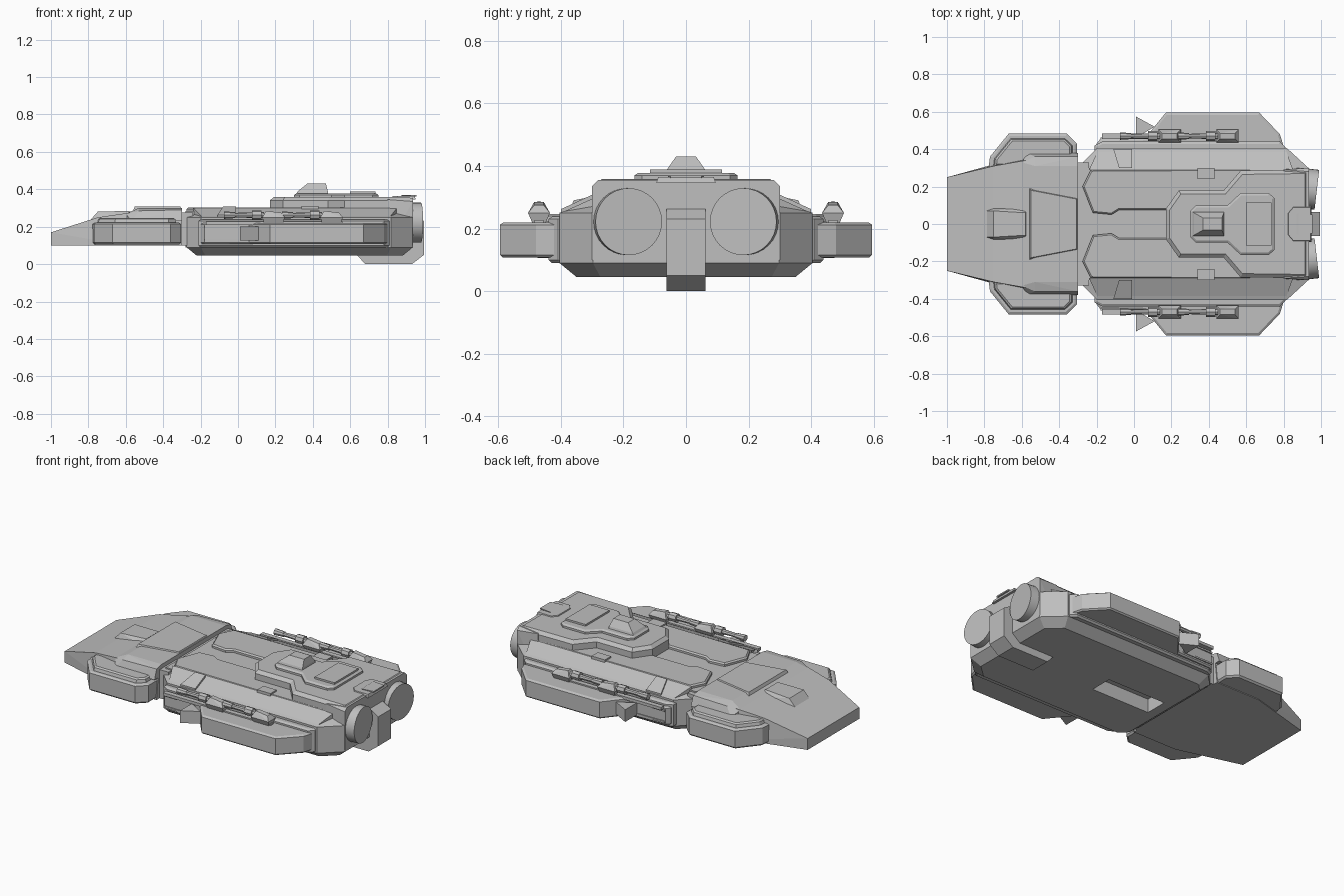
import bpy, bmesh, math
from mathutils import Vector, Matrix

if "Cube" in bpy.data.objects:
    bpy.data.objects.remove(bpy.data.objects["Cube"], do_unlink=True)

grey = bpy.data.materials.new("hull_grey")
grey.use_nodes = True
grey.diffuse_color = (0.52, 0.52, 0.52, 1)
grey.node_tree.nodes["Principled BSDF"].inputs["Base Color"].default_value = (0.52, 0.52, 0.52, 1)


def finish(name, bm):
    bmesh.ops.recalc_face_normals(bm, faces=bm.faces)
    mesh = bpy.data.meshes.new(name)
    bm.to_mesh(mesh)
    bm.free()
    mesh.materials.append(grey)
    ob = bpy.data.objects.new(name, mesh)
    bpy.context.collection.objects.link(ob)
    return ob


def whole(half):
    """Close a half outline by mirroring it across the centre line."""
    return half + [(x, -y) for x, y in reversed(half) if y > 0]


def inset(poly, d):
    """Offset an outline inward with mitred corners."""
    area = sum(a[0] * b[1] - b[0] * a[1] for a, b in zip(poly, poly[1:] + poly[:1]))
    s = 1 if area > 0 else -1
    out = []
    for i, p in enumerate(poly):
        p = Vector(p)
        e0 = (p - Vector(poly[i - 1])).normalized()
        e1 = (Vector(poly[(i + 1) % len(poly)]) - p).normalized()
        n0, n1 = Vector((-e0.y, e0.x)) * s, Vector((-e1.y, e1.x)) * s
        out.append(p + (n0 + n1) * d / max(0.4, 1 + n0.dot(n1)))
    return out


def tiers(name, poly, levels):
    """Stack inset copies of an outline; levels are (height, inset)."""
    bm = bmesh.new()
    rings = [[bm.verts.new((p[0], p[1], z)) for p in inset(poly, d)] for z, d in levels]
    n = len(poly)
    for a, b in zip(rings, rings[1:]):
        for i in range(n):
            bm.faces.new((a[i], a[(i + 1) % n], b[(i + 1) % n], b[i]))
    bm.faces.new(rings[0])
    bm.faces.new(rings[-1])
    return finish(name, bm)


def shell(name, points, both=True):
    """Convex solid around points, mirrored across the centre line."""
    bm = bmesh.new()
    for x, y, z in points:
        for side in ((1, -1) if both else (1,)):
            bm.verts.new((x, y * side, z))
    bmesh.ops.convex_hull(bm, input=bm.verts)
    bmesh.ops.dissolve_limit(bm, angle_limit=0.01, verts=bm.verts, edges=bm.edges)
    return finish(name, bm)


def box(name, x0, x1, y0, y1, z0, z1):
    return shell(name, [(x, y, z) for x in (x0, x1) for y in (y0, y1) for z in (z0, z1)], False)


def cylinder(name, r0, r1, length, sides, centre, turn):
    bm = bmesh.new()
    bmesh.ops.create_cone(bm, cap_ends=True, segments=sides, radius1=r0, radius2=r1, depth=length,
                          matrix=Matrix.Translation(centre) @ Matrix.Rotation(turn, 4, 'Z')
                          @ Matrix.Rotation(math.pi / 2, 4, 'Y'))
    return finish(name, bm)


def flip(poly, s):
    return [(x, y * s) for x, y in poly]


# Wedge nose and raised head
shell("nose", [(-1, .25, .1), (-1, .25, .17), (-.75, .31, .1), (-.75, .31, .25),
               (-.6, .36, .1), (-.58, .34, .275), (-.3, .36, .1), (-.3, .34, .275)])
shell("nose_sensor", [(-.79, .07, .235), (-.75, .07, .28), (-.58, .06, .285),
                      (-.75, .09, .235), (-.57, .09, .25)])
shell("head", [(-.6, .33, .25), (-.6, .33, .27), (-.53, .31, .3), (-.57, .38, .23),
               (-.53, .36, .285), (-.3, .38, .23), (-.3, .36, .29), (-.3, .31, .3)])
tiers("head_ridge", whole([(-.56, .19), (-.3, .14)]), [(.29, 0), (.307, .008)])
box("neck", -.32, -.24, -.33, .33, .1, .275)

# Main hull with chamfered belly and shoulders
body = whole([(-.28, .33), (-.2, .41), (.82, .41), (.94, .3)])
hull = tiers("main_hull", body, [(.045, .06), (.09, .005), (.25, .005), (.283, .1)])
# Square off the front bulkhead and the stern
shell("front_bulkhead", [(-.28, .3, .09), (-.28, .3, .283), (-.15, .3, .09), (-.15, .3, .283)])
shell("stern_block", [(.8, .3, .1), (.8, .29, .345), (.935, .3, .1), (.935, .3, .335), (.935, .28, .355)])

# Belly bay
cutter = box("bay_cutter", -.16, .24, -.07, .07, 0, .13)
cutter.hide_render = True
for target in (hull, bpy.data.objects["front_bulkhead"]):
    cut = target.modifiers.new("bay", 'BOOLEAN')
    cut.object, cut.solver = cutter, 'EXACT'
    bpy.context.view_layer.objects.active = target
    bpy.ops.object.modifier_apply(modifier="bay")
bpy.data.objects.remove(cutter, do_unlink=True)

# Upper deck, command tier and tower
deck = whole([(.17, .08), (.24, .18), (.48, .18), (.57, .285), (.935, .29)])
tiers("upper_deck", deck, [(.27, 0), (.34, 0), (.358, .02)])
command = whole([(.3, .07), (.33, .1), (.5, .1), (.57, .165), (.72, .165), (.75, .14)])
tiers("command_tier", command, [(.35, 0), (.37, 0), (.378, .012)])
shell("tower", [(.31, .065, .375), (.32, .06, .39), (.48, .06, .39), (.48, .065, .375),
                (.37, .032, .43), (.47, .032, .43)])
box("deck_hatch", .6, .735, -.115, .115, .37, .389)
tiers("stern_pad", whole([(.82, .06), (.85, .095), (.95, .095)]), [(.345, 0), (.364, .006)])
shell("stern_sensor", [(.86, .05, .36), (.88, .06, .37), (.955, .05, .37), (.955, .05, .362)])

# Tail fin below and behind the stern
shell("tail_fin", [(x, .063, z) for x, z in
                   [(.64, .045), (.68, 0), (.93, 0), (.995, .05), (.995, .23), (.94, .262), (.7, .25)]])

for s, side in ((1, "left"), (-1, "right")):
    # Forward pod
    pod = flip([(-.78, .28), (-.77, .36), (-.67, .483), (-.36, .483), (-.305, .43), (-.305, .28)], s)
    tiers(side + "_forward_pod", pod, [(.105, .01), (.115, 0), (.215, 0), (.222, .012),
                                       (.222, .025), (.24, .03), (.247, .04)])
    # Shoulder plate beside the dorsal trench
    plate = flip([(-.275, .2), (-.22, .06), (-.12, .05), (-.08, .075), (.24, .075),
                  (.6, .2), (.84, .29), (-.23, .29)], s)
    tiers(side + "_shoulder_plate", plate, [(.26, 0), (.295, 0), (.303, .008)])
    shell(side + "_shoulder_slope", [(x, y * s, z) for x, y, z in
          [(-.24, .29, .3), (-.19, .4, .25), (-.24, .29, .23), (.85, .29, .3),
           (.81, .4, .25), (.85, .29, .23)]], False)
    shell(side + "_slope_vent", [(x, y * s, z) for x, y, z in
          [(-.11, .4, .24), (-.11, .4, .262), (-.08, .3, .25), (-.08, .3, .308),
           (-.01, .4, .24), (-.01, .4, .262), (-.01, .3, .25), (-.01, .3, .308)]], False)
    box(side + "_aft_vent", .34, .43, .24 * s, .3 * s, .29, .312)

    # Broad side sponson with a raised inner rail
    wing = flip([(-.2, .38), (-.2, .43), (-.18, .455), (.06, .46), (.17, .595),
                 (.67, .595), (.78, .48), (.805, .4), (.805, .38)], s)
    tiers(side + "_sponson", wing, [(.108, .008), (.116, 0), (.212, 0), (.22, .012)])
    rail = flip([(-.21, .38), (-.21, .42), (-.17, .44), (.78, .44), (.81, .41), (.81, .38)], s)
    tiers(side + "_rail", rail, [(.09, .01), (.1, 0), (.23, 0), (.238, .012)])
    # Scoop and its angled fin at the step of the sponson
    shell(side + "_scoop_fin", [(x, y * s, z) for x, y in ((.01, .575), (.01, .46), (.11, .52))
                                for z in (.125, .2)], False)
    # Framed side recess
    for z in (.125, .195):
        box(side + "_recess_frame", -.18, .03, .45 * s, .463 * s, z, z + .01)

    # Two deck guns in line
    for x in (0, .31):
        shell(side + "_gun_mount", [(x + a, y * s, z) for a, y, z in
              [(.14, .45, .215), (.24, .45, .215), (.14, .49, .215), (.24, .49, .215),
               (.13, .435, .25), (.25, .435, .25), (.13, .505, .25), (.25, .505, .25),
               (.15, .455, .285), (.23, .455, .275), (.15, .485, .285), (.23, .485, .275)]], False)
        cylinder(side + "_gun_barrel", .012, .017, .16, 8, (x + .06, .47 * s, .262), 0)
        cylinder(side + "_gun_muzzle", .02, .016, .06, 8, (x - .045, .47 * s, .262), 0)
        cylinder(side + "_gun_sleeve", .026, .026, .05, 8, (x + .1, .47 * s, .262), 0)
    box(side + "_gun_track", -.17, .56, .455 * s, .485 * s, .21, .228)

    # Canted engine drum
    drum = cylinder(side + "_engine", .107, .107, .07, 32, (.943, .187 * s, .222), -.115 * s)
    bpy.ops.object.select_all(action='DESELECT')
    drum.select_set(True)
    bpy.context.view_layer.objects.active = drum
    bpy.ops.object.shade_smooth_by_angle(angle=math.radians(30))
